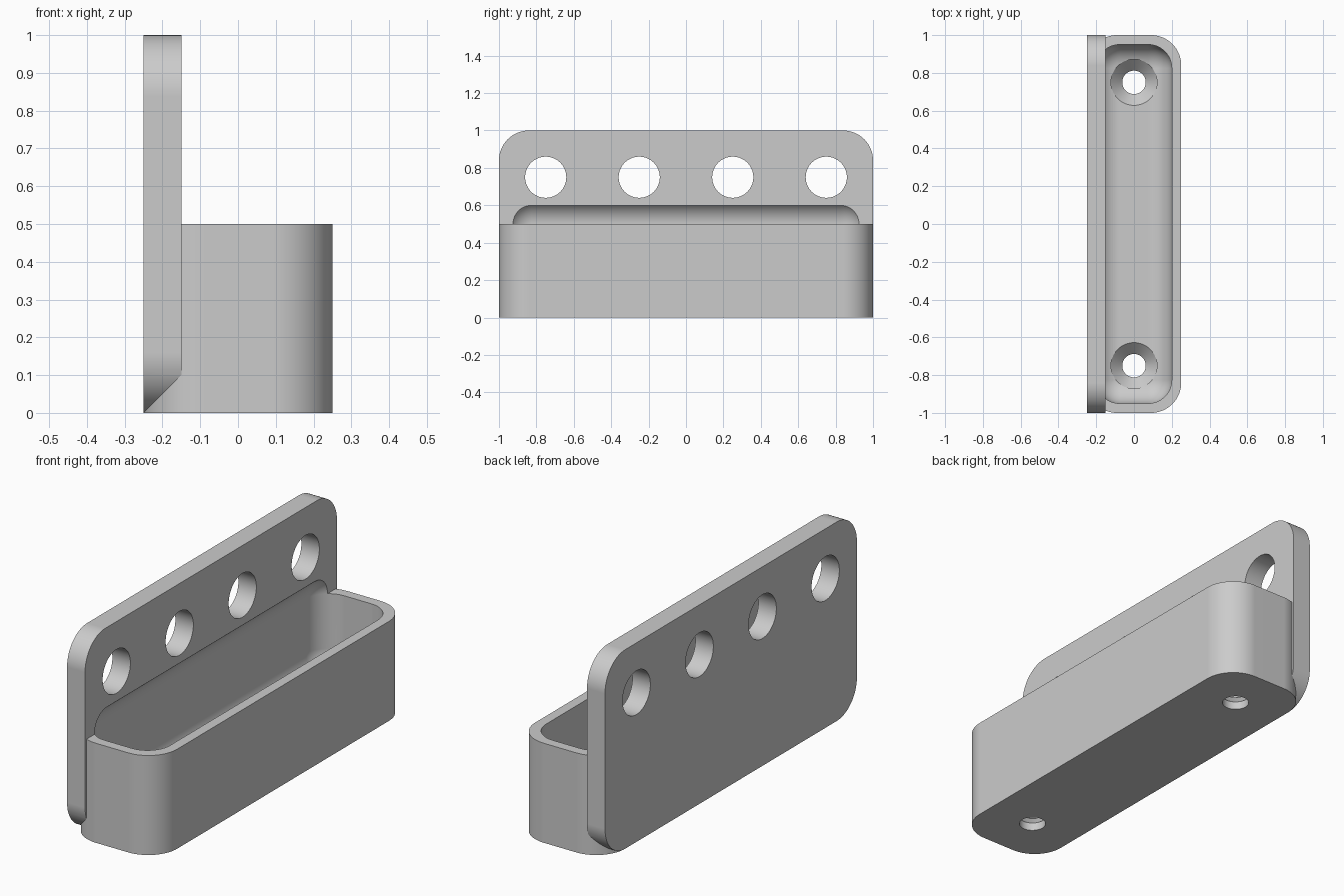
import bpy, bmesh, math
from mathutils import Matrix, Vector

if "Cube" in bpy.data.objects:
    bpy.data.objects.remove(bpy.data.objects["Cube"], do_unlink=True)

grey = bpy.data.materials.new("light grey")
grey.use_nodes = True
grey.diffuse_color = (0.6, 0.6, 0.6, 1)
grey.node_tree.nodes["Principled BSDF"].inputs["Base Color"].default_value = (0.6, 0.6, 0.6, 1)


def add_object(name, bm):
    bmesh.ops.recalc_face_normals(bm, faces=bm.faces)
    mesh = bpy.data.meshes.new(name)
    bm.to_mesh(mesh)
    bm.free()
    mesh.materials.append(grey)
    obj = bpy.data.objects.new(name, mesh)
    bpy.context.collection.objects.link(obj)
    return obj


def rounded_box(name, low, high, radius, axis=None, segments=16):
    """Box with rounded edges: those along one axis, or all of them."""
    low, high = Vector(low), Vector(high)
    bm = bmesh.new()
    bmesh.ops.create_cube(bm, size=1)
    bmesh.ops.scale(bm, vec=high - low, verts=bm.verts)
    bmesh.ops.translate(bm, vec=(low + high) / 2, verts=bm.verts)
    edges = [e for e in bm.edges if axis is None or
             abs((e.verts[0].co - e.verts[1].co).normalized()[axis]) > 0.9]
    bmesh.ops.bevel(bm, geom=edges, offset=radius, offset_type='OFFSET',
                    segments=segments, profile=0.5, affect='EDGES')
    return add_object(name, bm)


def turned_cutter(name, profile, matrix, steps=64):
    """Solid of revolution from (radius, height) points."""
    bm = bmesh.new()
    rings = []
    for r, h in profile:
        angles = [2 * math.pi * i / steps for i in range(steps)]
        rings.append([bm.verts.new(matrix @ Vector((r * math.cos(a), r * math.sin(a), h)))
                      for a in angles])
    for a, b in zip(rings, rings[1:]):
        for i in range(steps):
            j = (i + 1) % steps
            bm.faces.new((a[i], a[j], b[j], b[i]))
    bm.faces.new(rings[0])
    bm.faces.new(rings[-1])
    return add_object(name, bm)


def combine(target, other, operation):
    bpy.context.view_layer.objects.active = target
    mod = target.modifiers.new("combine", 'BOOLEAN')
    mod.operation = operation
    mod.solver = 'EXACT'
    mod.object = other
    bpy.ops.object.modifier_apply(modifier=mod.name)
    bpy.data.objects.remove(other, do_unlink=True)


# Upright back plate joined to the tray
holder = rounded_box("wall_holder", (-0.25, -1, 0), (-0.15, 1, 1), 0.16, axis=0)
tray = rounded_box("tray", (-0.25, -1, 0), (0.25, 1, 0.5), 0.16, axis=2)
combine(holder, tray, 'UNION')

# Tray hollow, reaching a little into the back plate
hollow = rounded_box("hollow", (-0.2, -0.95, 0.1), (0.2, 0.95, 0.625), 0.125)
combine(holder, hollow, 'DIFFERENCE')

# Countersunk screw holes in the floor
for y in (-0.75, 0.75):
    screw = turned_cutter("screw_hole", [(0.062, -0.1), (0.062, 0.04), (0.122, 0.1), (0.122, 0.3)],
                          Matrix.Translation((0, y, 0)))
    combine(holder, screw, 'DIFFERENCE')

# Row of round holes through the back plate
for y in (-0.75, -0.25, 0.25, 0.75):
    hole = turned_cutter("plate_hole", [(0.11, -0.2), (0.11, 0.2)],
                         Matrix.Translation((-0.2, y, 0.75)) @ Matrix.Rotation(math.pi / 2, 4, 'Y'))
    combine(holder, hole, 'DIFFERENCE')

# Smooth rounds, crisp edges, clean flats
bpy.ops.object.select_all(action='DESELECT')
holder.select_set(True)
bpy.context.view_layer.objects.active = holder
bpy.ops.object.shade_smooth_by_angle(angle=math.radians(25))
weighted = holder.modifiers.new("flat_normals", 'WEIGHTED_NORMAL')
weighted.keep_sharp = True
